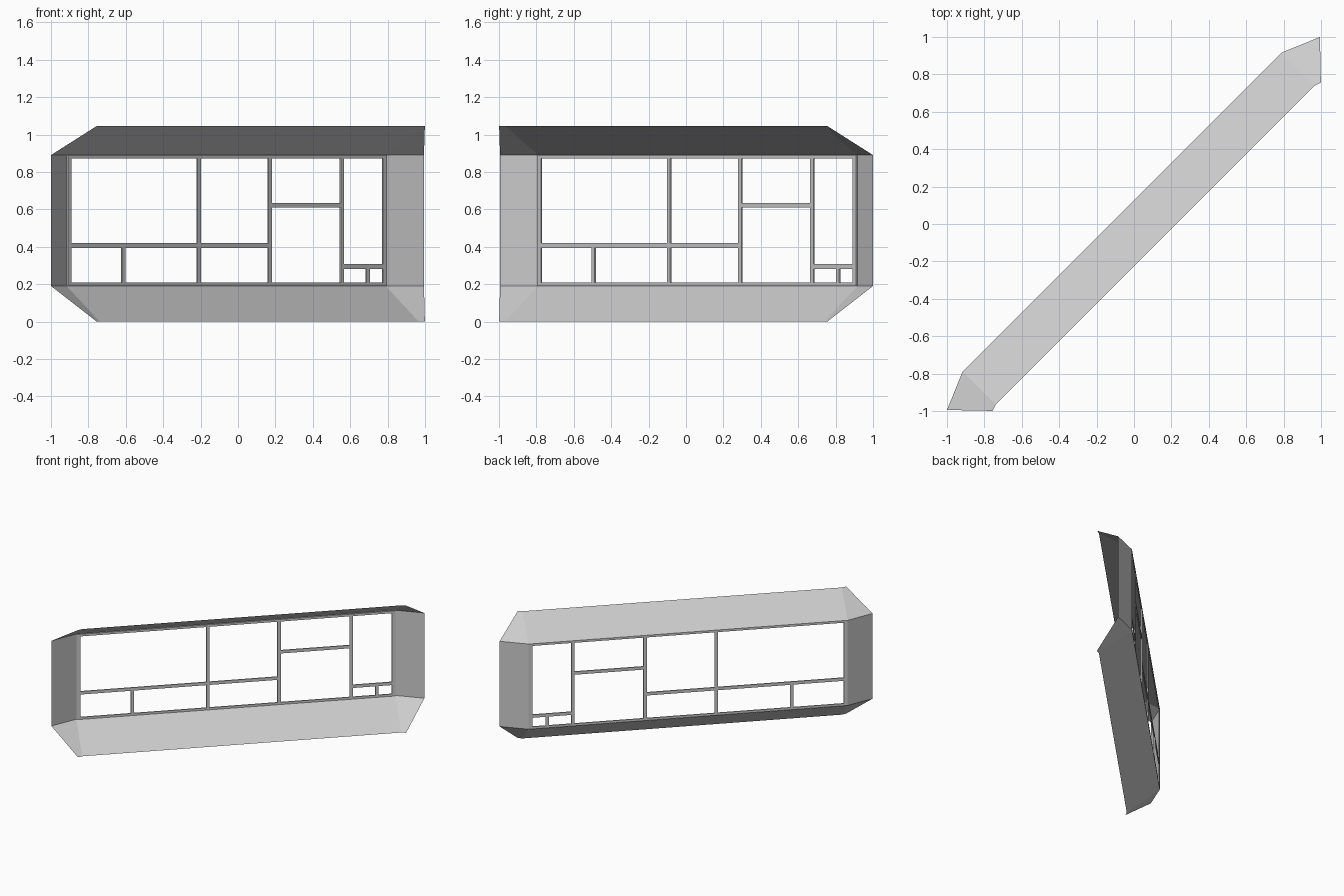
import bpy, bmesh
from math import radians

if "Cube" in bpy.data.objects:
    bpy.data.objects.remove(bpy.data.objects["Cube"])

# Everything is laid out along local X, then turned 45 degrees about Z
TURN = radians(45)
U, BACK = 1.206, 0.090            # half length and depth of the inner opening
FRONT = -0.160                    # front lip of top and bottom panels
TIP_U, TIP_V = 1.410, 0.004       # outer edge of the side panels
CORNER_U, CORNER_V = 1.241, -0.172
Z0, Z1, Z2, Z3 = 0.0, 0.19, 0.89, 1.045


def make_panel(name, faces):
    bm = bmesh.new()
    for pts in faces:
        bm.faces.new([bm.verts.new(p) for p in pts])
    bmesh.ops.remove_doubles(bm, verts=bm.verts[:], dist=0.0005)
    mesh = bpy.data.meshes.new(name)
    bm.to_mesh(mesh)
    bm.free()
    ob = bpy.data.objects.new(name, mesh)
    ob.rotation_euler.z = TURN
    bpy.context.collection.objects.link(ob)


def make_bars(name, bars, depth=0.009):
    """Flat bars given as (u0, u1, z0, z1)."""
    bm = bmesh.new()
    for u0, u1, z0, z1 in bars:
        vs = bmesh.ops.create_cube(bm, size=1)["verts"]
        bmesh.ops.scale(bm, vec=(u1 - u0, depth, z1 - z0), verts=vs)
        bmesh.ops.translate(bm, vec=((u0 + u1) / 2, BACK - depth / 2 - 0.0005, (z0 + z1) / 2), verts=vs)
    mesh = bpy.data.meshes.new(name)
    bm.to_mesh(mesh)
    bm.free()
    ob = bpy.data.objects.new(name, mesh)
    ob.rotation_euler.z = TURN
    bpy.context.collection.objects.link(ob)


# Flared top and bottom panels, each with folded corner pieces
for name, zi, zo in (("bottom_panel", Z1, Z0), ("top_panel", Z2, Z3)):
    faces = [[(-U, BACK, zi), (U, BACK, zi), (U, FRONT, zo), (-U, FRONT, zo)]]
    for s in (-1, 1):
        faces.append([(s * U, BACK, zi), (s * TIP_U, TIP_V, zi),
                      (s * CORNER_U, CORNER_V, zo), (s * U, FRONT, zo)])
    make_panel(name, faces)

# Side panels
for name, s in (("left_panel", -1), ("right_panel", 1)):
    make_panel(name, [[(s * U, BACK, Z1), (s * TIP_U, TIP_V, Z1),
                       (s * TIP_U, TIP_V, Z2), (s * U, BACK, Z2)]])

# Window surround
F, S = 0.018, 0.029
make_bars("window_surround", [
    (-U, U, Z1, Z1 + F), (-U, U, Z2 - F, Z2),
    (-U, -U + S, Z1 + F, Z2 - F), (U - S, U, Z1 + F, Z2 - F)])

# Glazing bars: centre and extent
H = 0.0125
A, B, C, D, E = -0.213, 0.325, 0.870, -0.783, 1.065
LOW, HIGH, SILL = 0.407, 0.622, 0.294
bot, top = Z1 + F, Z2 - F
make_bars("upright_bars", [(u - H, u + H, bot, z) for u, z in
          ((A, top), (B, top), (C, top), (D, LOW - H), (E, SILL - H))])
make_bars("cross_bars", [(a, b, z - H, z + H) for a, b, z in
          ((-U + S, A - H, LOW), (A + H, B - H, LOW),
           (B + H, C - H, HIGH), (C + H, U - S, SILL))])
